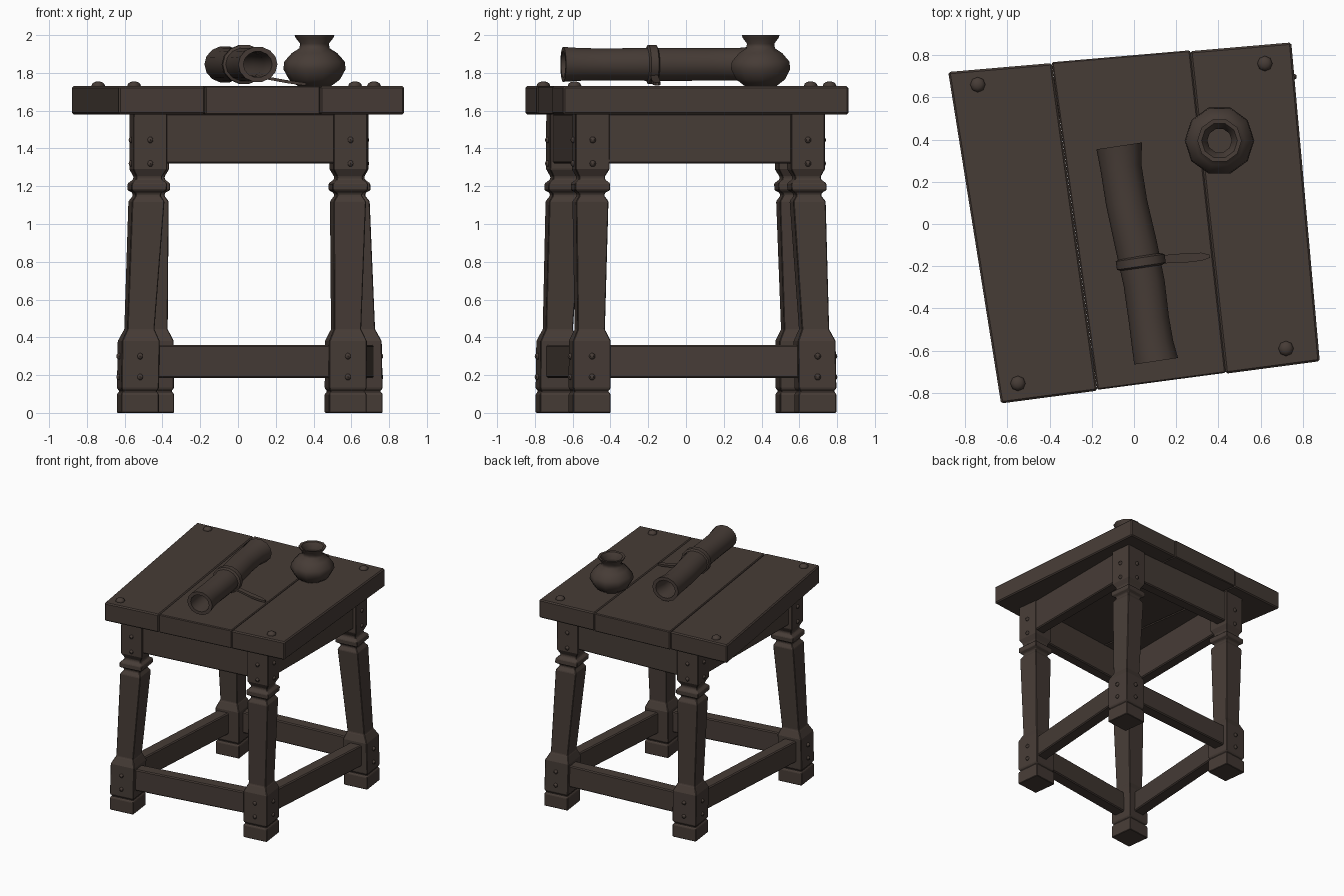
import bpy, bmesh, math
from mathutils import Vector as V

if "Cube" in bpy.data.objects:
    bpy.data.objects.remove(bpy.data.objects["Cube"])

wood = bpy.data.materials.new("dark brown")
wood.diffuse_color = (0.062, 0.045, 0.037, 1)
wood.use_nodes = True
wood.node_tree.nodes["Principled BSDF"].inputs["Base Color"].default_value = wood.diffuse_color


def finish(name, bm, smooth=None, bevel=0):
    bmesh.ops.recalc_face_normals(bm, faces=bm.faces)
    me = bpy.data.meshes.new(name)
    bm.to_mesh(me)
    bm.free()
    me.materials.append(wood)
    ob = bpy.data.objects.new(name, me)
    bpy.context.collection.objects.link(ob)
    if bevel:
        m = ob.modifiers.new("bevel", 'BEVEL')
        m.width, m.segments, m.limit_method = bevel, 1, 'ANGLE'
    if smooth:
        bpy.ops.object.select_all(action='DESELECT')
        ob.select_set(True)
        bpy.context.view_layer.objects.active = ob
        bpy.ops.object.shade_smooth_by_angle(angle=math.radians(smooth))
    return ob


def loft(name, rings, loop=False, **kw):
    """Skin a list of point rings; cap the ends unless they loop."""
    bm = bmesh.new()
    vs = [[bm.verts.new(p) for p in r] for r in rings]
    n = len(vs[0])
    pairs = list(zip(vs, vs[1:])) + ([(vs[-1], vs[0])] if loop else [])
    for a, b in pairs:
        for i in range(n):
            bm.faces.new((a[i], a[(i + 1) % n], b[(i + 1) % n], b[i]))
    if not loop:
        bm.faces.new(vs[0])
        bm.faces.new(vs[-1])
    return finish(name, bm, **kw)


def dome(name, loc, r, scale=(1, 1, 1), segs=8):
    bm = bmesh.new()
    bmesh.ops.create_uvsphere(bm, u_segments=segs, v_segments=6, radius=r)
    for v in bm.verts:
        v.co = V((v.co.x * scale[0], v.co.y * scale[1], v.co.z * scale[2])) + V(loc)
    return finish(name, bm, smooth=50)


# table top: three planks across a slightly skewed quad
FL, FR, BR, BL = V((-.63, -.85)), V((.88, -.65)), V((.745, .86)), V((-.88, .72))
for i, (s0, s1, dy) in enumerate([(0, .302, 0), (.302, .705, .004), (.705, 1, 0)]):
    quad = [FL.lerp(FR, s0), FL.lerp(FR, s1), BL.lerp(BR, s1), BL.lerp(BR, s0)]
    loft(f"top_plank_{i + 1}", [[(p.x, p.y + dy, z) for p in quad] for z in (1.58, 1.73)],
         bevel=.006 if i == 1 else .009)
for i, (x, y) in enumerate([(-.74, .66), (.62, .76), (.72, -.59), (-.55, -.755)]):
    dome(f"top_nail_{i + 1}", (x, y, 1.732), .036, (1, 1, .65))

# legs: square profile (height, half width), splayed from foot to top
PROFILE = [(0, .1), (.1, .1), (.115, .088), (.13, .1), (.38, .1), (.43, .078),
           (.44, .072), (1.12, .086), (1.15, .066), (1.165, .07), (1.18, .094),
           (1.215, .094), (1.235, .07), (1.25, .068), (1.29, .09), (1.585, .09)]
ROT = math.radians(7)
AX, AY = V((math.cos(ROT), math.sin(ROT), 0)), V((-math.sin(ROT), math.cos(ROT), 0))
LEGS = {  # name: (foot xy, top xy, outward signs)
    "front_left": ((-.53, -.685), (-.475, -.64), (-1, -1)),
    "front_right": ((.57, -.51), (.585, -.505), (1, -1)),
    "back_right": ((.655, .685), (.59, .635), (1, 1)),
    "back_left": ((-.45, .585), (-.465, .57), (-1, 1))}


def centre(leg, z):
    c = V(LEGS[leg][0]).lerp(V(LEGS[leg][1]), min(1, max(0, (z - .3) / 1.0)))
    return V((c.x, c.y, z))


for leg, (_, _, (sx, sy)) in LEGS.items():
    loft(f"{leg}_leg", [[centre(leg, z) + AX * h * a + AY * h * b
                         for a, b in ((-1, -1), (1, -1), (1, 1), (-1, 1))]
                        for z, h in PROFILE], bevel=.004)
    # pegs on both outward faces
    for z, h in ((.19, .1), (.3, .1), (1.32, .09), (1.445, .09)):
        for k, d in enumerate((AX * sx, AY * sy)):
            dome(f"{leg}_peg", centre(leg, z) + d * h, .017, segs=6)


def beam(name, a, b, z0, z1, thick, offset):
    """Straight rail between two legs, pushed outward by offset."""
    zm = (z0 + z1) / 2
    p, q = centre(a, zm), centre(b, zm)
    d = (q - p).normalized()
    out = V((d.y, -d.x, 0))
    rings = []
    for c in (p + d * .03, q - d * .03):
        rings.append([V((c.x, c.y, z)) + out * (offset + t * thick / 2)
                      for t, z in ((-1, z0), (1, z0), (1, z1), (-1, z1))])
    loft(name, rings, bevel=.008)


# aprons and stretchers around the frame
order = list(LEGS)
for i, side in enumerate(("front", "right", "back", "left")):
    a, b = order[i], order[(i + 1) % 4]
    beam(f"{side}_apron", a, b, 1.32, 1.585, .09, .03)
    beam(f"{side}_stretcher", a, b, .185, .36, .1, .02)

# jar: lathed profile with hollow neck
JAR = [(.085, 1.728), (.135, 1.765), (.165, 1.82), (.16, 1.86), (.12, 1.905), (.08, 1.93),
       (.076, 1.955), (.1, 1.985), (.105, 2.0), (.085, 1.998), (.058, 1.955),
       (.058, 1.93), (.09, 1.89), (.09, 1.82)]
loft("jar", [[(.405 + r * math.cos(t * math.tau / 10), .395 + r * math.sin(t * math.tau / 10), z)
              for t in range(10)] for r, z in JAR], smooth=50)

# rolled scroll: bent hollow tube (x, y, radius)
AXIS = V((.15, -1, 0)).normalized()
SIDE = V((1, .15, 0)).normalized()


def ring(x, y, r, z=1.845, n=14, squash=.9):
    return [V((x, y, z)) + SIDE * r * math.cos(k * math.tau / n)
            + V((0, 0, r * squash * math.sin(k * math.tau / n))) for k in range(n)]


PATH = [(-.07, .37, .109), (-.062, .27, .098), (-.035, .1, .098), (.01, -.1, .1),
        (.048, -.28, .098), (.07, -.45, .096), (.088, -.57, .099), (.105, -.65, .105)]
loft("scroll", [ring(*p) for p in PATH] + [ring(x, y, r - .028) for x, y, r in PATH[::-1]],
     loop=True, smooth=45)

# tie band and its loose end
mid = V((.032, -.18))
band = []
for off, r in ((-.028, .1), (-.02, .117), (.02, .117), (.028, .1)):
    c = mid + AXIS.xy * off
    band.append(ring(c.x, c.y, r))
loft("scroll_band", band, loop=True, smooth=40)
loft("band_tail", [[(x, y + a * w, z + b * .008) for a, b in ((-1, -1), (1, -1), (1, 1), (-1, 1))]
                   for x, y, z, w in ((.1, -.17, 1.785, .02), (.17, -.165, 1.77, .02),
                                      (.25, -.16, 1.755, .022), (.32, -.155, 1.745, .019),
                                      (.36, -.153, 1.74, .007))], smooth=40)
